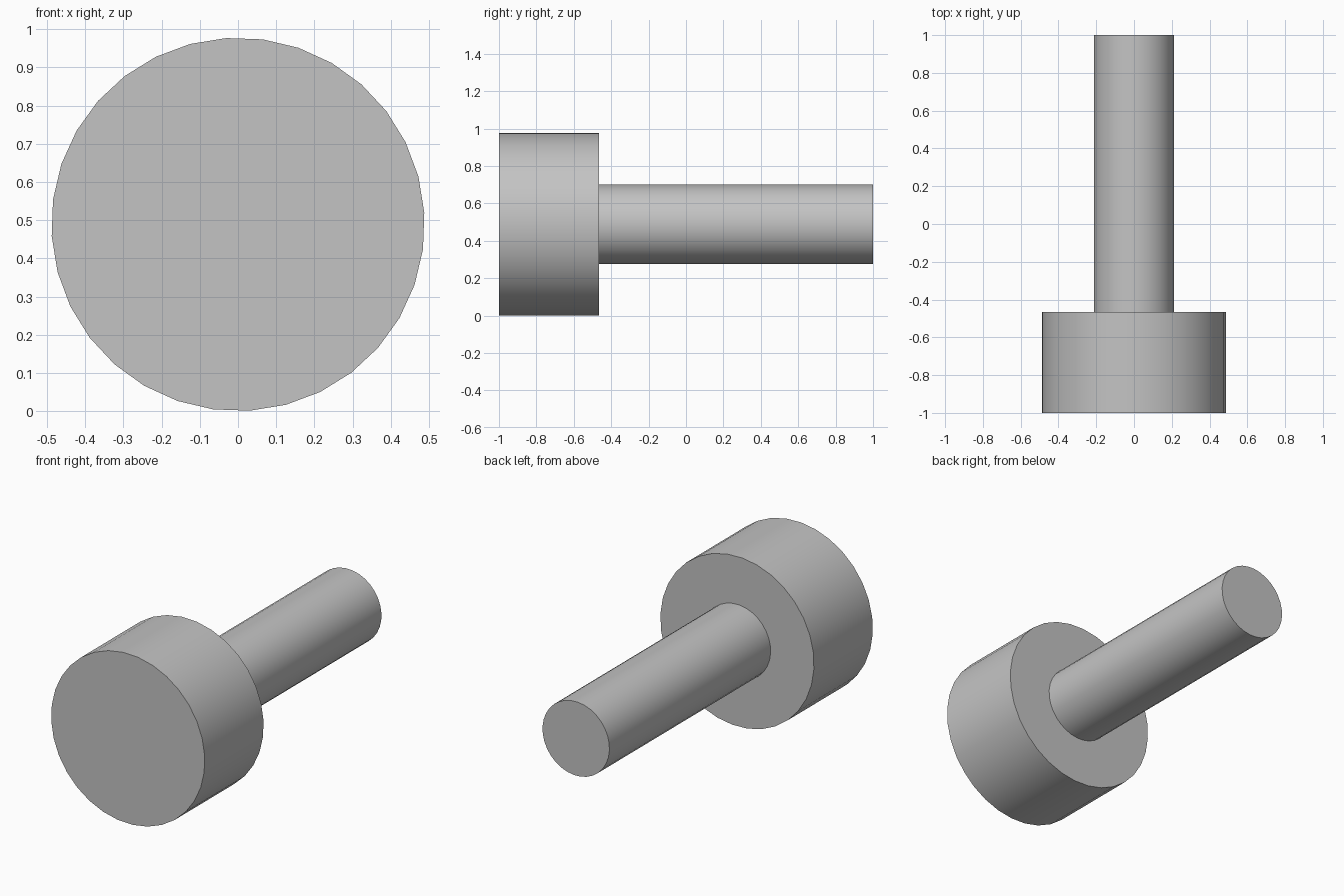
import bpy, bmesh, math
from mathutils import Matrix

cube = bpy.data.objects.get("Cube")
if cube:
    bpy.data.objects.remove(cube, do_unlink=True)

# Plain grey material
grey = bpy.data.materials.new("plain_grey")
colour = (0.55, 0.55, 0.55, 1)
grey.diffuse_color = colour
grey.use_nodes = True
grey.node_tree.nodes["Principled BSDF"].inputs["Base Color"].default_value = colour

SIDES = 32
AXIS_Z = 0.489


def rod(name, radius, front, back):
    """Solid cylinder lying along y between front and back."""
    bm = bmesh.new()
    turn = Matrix.Rotation(math.radians(-90), 4, 'X') @ Matrix.Rotation(math.radians(-3.6), 4, 'Z')
    bmesh.ops.create_cone(bm, cap_ends=True, segments=SIDES, radius1=radius,
                          radius2=radius, depth=back - front, matrix=turn)
    bmesh.ops.recalc_face_normals(bm, faces=bm.faces)
    mesh = bpy.data.meshes.new(name)
    bm.to_mesh(mesh)
    bm.free()
    mesh.materials.append(grey)
    obj = bpy.data.objects.new(name, mesh)
    obj.location = (0, (front + back) / 2, AXIS_Z)
    bpy.context.collection.objects.link(obj)
    bpy.ops.object.select_all(action='DESELECT')
    obj.select_set(True)
    bpy.context.view_layer.objects.active = obj
    bpy.ops.object.shade_smooth_by_angle(angle=math.radians(30))
    return obj


# Wide head at the front, narrow shaft behind it
rod("head", 0.489, -1.0, -0.465)
rod("shaft", 0.213, -0.48, 1.0)
